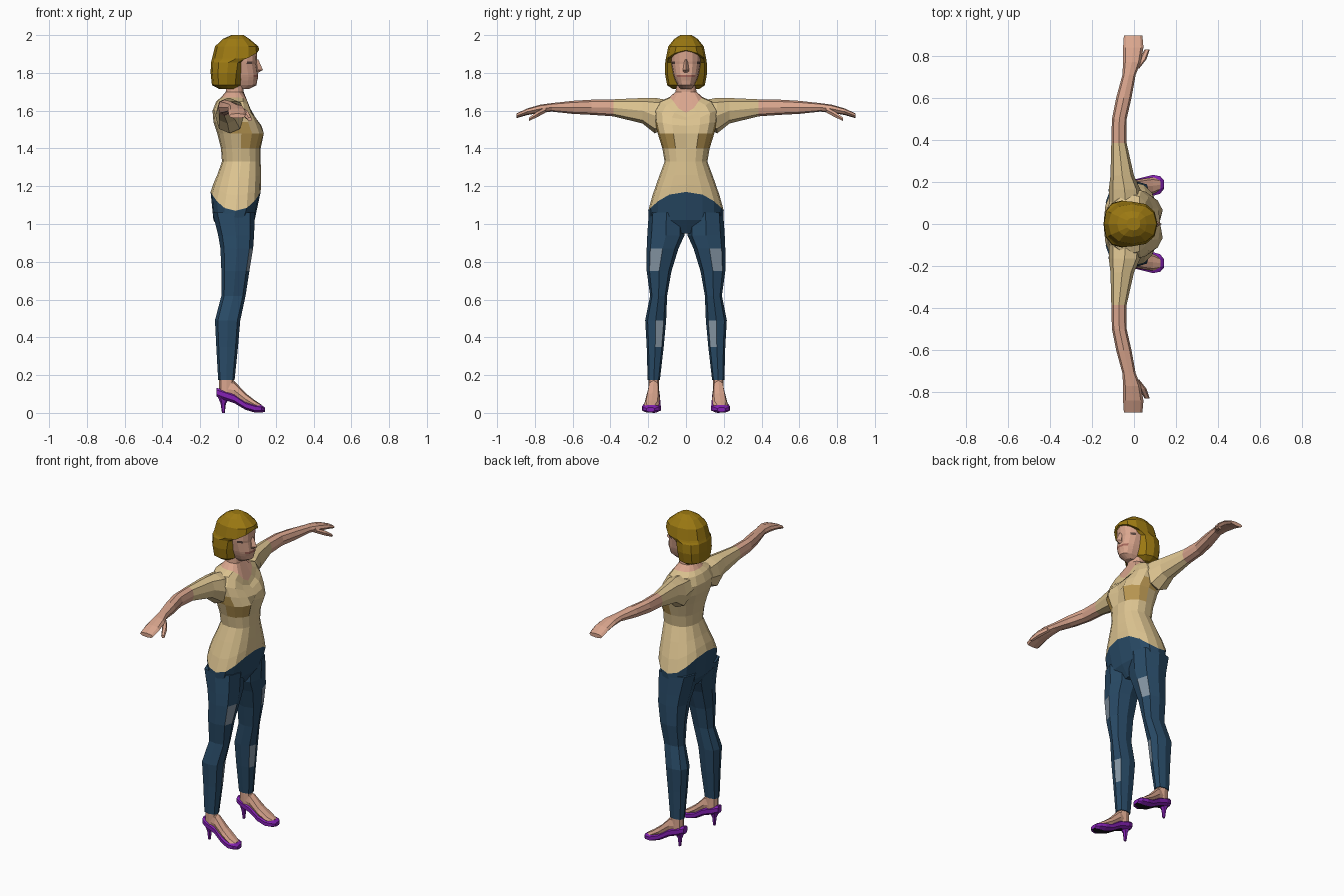
import bpy, bmesh, math
from mathutils import Vector


def material(name, rgb):
    m = bpy.data.materials.new(name)
    m.diffuse_color = (*rgb, 1)
    return m


SKIN = material("skin", (.70, .38, .27))
HAIR = material("golden brown hair", (.33, .19, .006))
SHIRT = material("cream shirt", (.72, .55, .28))
SHADE = material("ochre shirt panel", (.52, .33, .09))
JEANS = material("dark blue denim", (.022, .07, .135))
PATCH = material("faded denim", (.24, .31, .38))
SHOE = material("purple leather", (.23, .015, .45))
SOLE = material("black sole", (.008, .006, .01))
LIPS = material("lips", (.36, .13, .10))
EYES = material("eyes", (.10, .06, .05))


def spow(v, e):
    return math.copysign(abs(v) ** e, v)


def loft(name, axis, secs, n, mats, pick=None, tweak=None, e=.85, side=1, turn=0):
    """Skin elliptical rings (position, a0, a1, b0, b1) stacked along an axis."""
    bm = bmesh.new()
    rings = []
    for k, (p, a0, a1, b0, b1) in enumerate(secs):
        ring = []
        for i in range(n):
            t = 2 * math.pi * (i + turn) / n
            a = (a0 + a1) / 2 + (a1 - a0) / 2 * spow(round(math.cos(t), 6), e)
            b = (b0 + b1) / 2 + (b1 - b0) / 2 * spow(round(math.sin(t), 6), e)
            co = Vector({'x': (p, a, b), 'y': (a, p, b), 'z': (a, b, p)}[axis])
            if tweak:
                tweak(co, k, t)
            co.y *= side
            ring.append(bm.verts.new(co))
        rings.append(ring)
    for k in range(len(rings) - 1):
        for i in range(n):
            j = (i + 1) % n
            f = bm.faces.new((rings[k][i], rings[k][j], rings[k + 1][j], rings[k + 1][i]))
            f.material_index = pick(k, i) if pick else 0
    for ring, k in ((rings[0], 0), (rings[-1], len(rings) - 2)):
        f = bm.faces.new(ring)
        f.material_index = pick(k, n // 2) if pick else 0
    bmesh.ops.recalc_face_normals(bm, faces=bm.faces)
    me = bpy.data.meshes.new(name)
    bm.to_mesh(me)
    bm.free()
    for m in mats:
        me.materials.append(m)
    ob = bpy.data.objects.new(name, me)
    bpy.context.collection.objects.link(ob)
    return ob


def sym(rows):
    """(z, x0, x1, half width) rows, centred on y = 0."""
    return [(z, x0, x1, -h, h) for z, x0, x1, h in rows]


# torso: hips in denim, shirt with a curved hem and dipped neckline, neck
side_dip = {2: .10, 3: .06, 4: .015}
front_dip = {8: .02, 9: .05, 10: .085, 11: .08}


def torso_shape(co, k, t):
    co.z -= side_dip.get(k, 0) * math.sin(t) ** 2
    co.z -= front_dip.get(k, 0) * max(math.cos(t), 0) ** 4
    if k == 7 and co.x > 0 and abs(co.y) < .02:
        co.x -= .03


def torso_colour(k, i):
    if k < 2:
        return 0
    if k >= 11:
        return 3
    if k == 6 and i in (1, 2, 3, 12, 13, 14) or k == 7 and i in (3, 4, 11, 12):
        return 2
    return 1


loft("torso", 'z', sym([
    (.95, -.08, .045, .10), (1.02, -.13, .088, .197), (1.17, -.145, .12, .20),
    (1.21, -.132, .122, .178), (1.26, -.11, .122, .145), (1.33, -.085, .12, .113),
    (1.40, -.09, .12, .125), (1.48, -.11, .145, .15), (1.54, -.13, .125, .165),
    (1.60, -.135, .10, .17), (1.65, -.115, .08, .14), (1.67, -.09, .07, .09),
    (1.70, -.065, .03, .055), (1.78, -.06, .03, .048)]),
    16, [JEANS, SHIRT, SHADE, SKIN], torso_colour, torso_shape)


# head with lips and eyes on narrow bands of faces
def head_colour(k, i):
    if k == 3 and i in (0, 1, 14, 15):
        return 1
    return 2 if k == 5 and i in (2, 13) else 0


loft("head", 'z', sym([
    (1.715, -.05, .06, .03), (1.735, -.06, .098, .045), (1.76, -.07, .102, .057),
    (1.777, -.08, .107, .063), (1.79, -.08, .106, .067), (1.846, -.09, .098, .078),
    (1.86, -.09, .10, .08), (1.92, -.09, .102, .08), (1.96, -.05, .06, .05)]),
    16, [SKIN, LIPS, EYES], head_colour)
loft("nose", 'z', sym([(1.802, .08, .108, .016), (1.815, .08, .132, .016),
                       (1.87, .08, .108, .008)]), 4, [SKIN], e=1)


# bobbed hair, fringe raised at the centre
def fringe(co, k, t):
    if k in (4, 5):
        co.z += .045 * max(math.cos(t), 0) ** 3


loft("hair", 'z', sym([
    (1.715, -.10, -.01, .07), (1.735, -.138, .02, .10), (1.80, -.145, .03, .112),
    (1.855, -.143, .04, .11), (1.865, -.14, .08, .108), (1.875, -.138, .112, .107),
    (1.94, -.122, .108, .094), (1.98, -.08, .06, .062), (2.0, -.035, .03, .03)]),
    12, [HAIR], tweak=fringe)


def leg_colour(k, i):
    return int((k, i) in ((1, 7), (4, 0)))


for s, word in ((1, "left"), (-1, "right")):
    # trouser leg with faded patches on thigh and shin
    loft(word + "_leg", 'z', [
        (.175, -.105, -.018, .138, .203), (.35, -.115, 0, .118, .208),
        (.49, -.122, .012, .105, .216), (.62, -.088, .04, .10, .19),
        (.75, -.088, .06, .077, .208), (.87, -.093, .08, .04, .208),
        (.94, -.105, .085, .008, .205), (1.06, -.135, .09, .01, .197)],
        8, [JEANS, PATCH], leg_colour, e=.75, side=s)
    # arm with short sleeve and mitten-shaped hand
    loft(word + "_arm", 'y', [
        (.09, -.12, .04, 1.52, 1.655), (.165, -.12, .03, 1.48, 1.668),
        (.23, -.112, .0, 1.532, 1.667), (.385, -.108, -.035, 1.57, 1.66),
        (.50, -.105, -.035, 1.578, 1.658), (.60, -.085, -.012, 1.583, 1.652),
        (.71, -.055, .008, 1.595, 1.64), (.77, -.052, .032, 1.588, 1.632),
        (.84, -.052, .045, 1.577, 1.612), (.898, -.048, .04, 1.56, 1.585)],
        8, [SHIRT, SKIN], lambda k, i: int(k > 2), side=s)
    loft(word + "_thumb", 'y', [
        (.74, -.005, .025, 1.59, 1.622), (.785, .025, .06, 1.565, 1.60),
        (.83, .05, .075, 1.545, 1.565)], 6, [SKIN], side=s)
    # bare foot and ankle
    loft(word + "_ankle", 'z', [
        (.09, -.10, -.02, .142, .198), (.20, -.10, -.024, .143, .198)],
        8, [SKIN], side=s)
    loft(word + "_foot", 'x', [
        (-.09, .15, .19, .09, .17), (-.022, .142, .202, .07, .172),
        (.04, .138, .215, .04, .105), (.09, .142, .222, .02, .066),
        (.125, .16, .213, .02, .043)], 8, [SKIN], side=s)
    # pump shoe: purple upper, black sole, tapered heel
    loft(word + "_shoe", 'x', [
        (-.115, .15, .19, .085, .135), (-.08, .138, .204, .07, .125),
        (-.02, .136, .208, .05, .105), (.04, .132, .224, .015, .062),
        (.09, .13, .237, .0, .047), (.125, .142, .23, .0, .042),
        (.142, .165, .21, .005, .03)], 8, [SHOE, SOLE],
        lambda k, i: int(i == 5), e=.8, side=s, turn=.5)
    loft(word + "_heel", 'z', [
        (.0, -.085, -.07, .162, .178), (.05, -.092, -.064, .157, .183),
        (.095, -.112, -.03, .145, .197)], 6, [SHOE], side=s)
